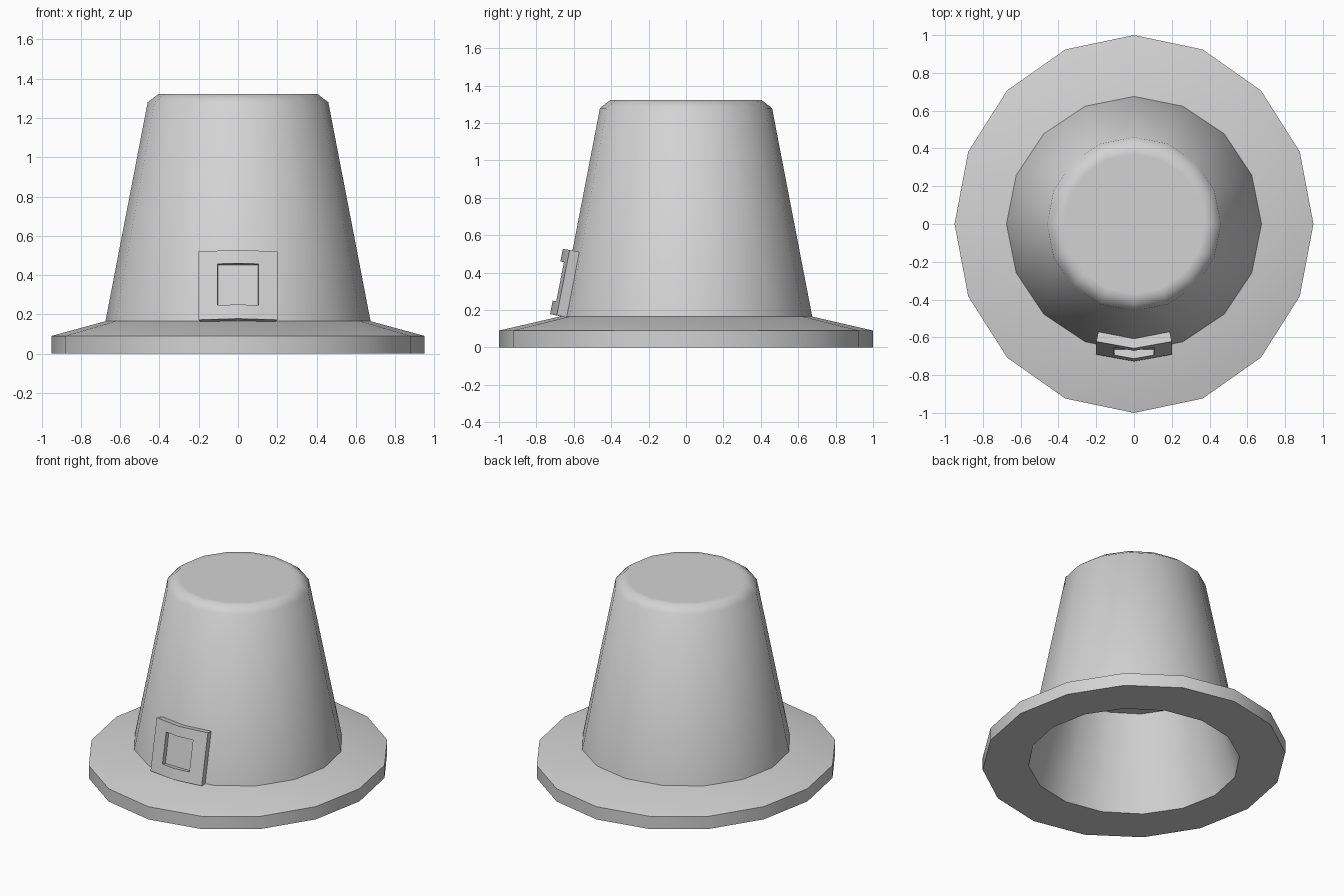
import bpy, bmesh, math

if "Cube" in bpy.data.objects:
    bpy.data.objects.remove(bpy.data.objects["Cube"])

SIDES = 16

felt = bpy.data.materials.new("light_grey")
felt.diffuse_color = (0.65, 0.65, 0.65, 1)
felt.use_nodes = True
felt.node_tree.nodes["Principled BSDF"].inputs["Base Color"].default_value = felt.diffuse_color


def finish(name, bm, angle=50):
    bmesh.ops.recalc_face_normals(bm, faces=bm.faces)
    mesh = bpy.data.meshes.new(name)
    bm.to_mesh(mesh)
    bm.free()
    mesh.materials.append(felt)
    ob = bpy.data.objects.new(name, mesh)
    bpy.context.collection.objects.link(ob)
    bpy.ops.object.select_all(action='DESELECT')
    ob.select_set(True)
    bpy.context.view_layer.objects.active = ob
    bpy.ops.object.shade_smooth_by_angle(angle=math.radians(angle))
    return ob


def lathe(name, profile, closed=False):
    """Revolve (rx, ry, z) rings; an open profile is capped at both ends."""
    bm = bmesh.new()
    rings = []
    for rx, ry, z in profile:
        rings.append([bm.verts.new((rx * math.sin(math.tau * k / SIDES),
                                    ry * math.cos(math.tau * k / SIDES), z))
                      for k in range(SIDES)])
    pairs = list(zip(rings, rings[1:]))
    if closed:
        pairs.append((rings[-1], rings[0]))
    for a, b in pairs:
        for k in range(SIDES):
            n = (k + 1) % SIDES
            bm.faces.new((a[k], a[n], b[n], b[k]))
    if not closed:
        bm.faces.new(rings[0])
        bm.faces.new(rings[-1])
    return finish(name, bm)


# Brim: flat underside, upright rim, gently sloping top
lathe("brim", [(0.678, 0.678, 0), (0.95, 1.0, 0), (0.95, 1.0, 0.09),
               (0.675, 0.675, 0.165), (0.632, 0.632, 0.165)], closed=True)

# Crown: hollow inside with a ceiling, tapered wall, bevelled flat top
lathe("crown", [(0.5, 0.5, 0.637), (0.632, 0.632, 0.165), (0.675, 0.675, 0.165),
                (0.46, 0.46, 1.28), (0.405, 0.405, 1.322), (0.37, 0.37, 1.322)])

# Buckle: square frame bent around the front of the crown, narrowing inwards
xs = [-0.2, -0.105, 0, 0.105, 0.2]
zs = [0.178, 0.25, 0.46, 0.527]
bm = bmesh.new()
grid = [[bm.verts.new((x, -0.727 + 0.197 * (z - 0.178) + 0.18 * abs(x), z - 0.03 * abs(x)))
         for x in xs] for z in zs]
for r in range(3):
    for c in range(4):
        if not (r == 1 and c in (1, 2)):
            bm.faces.new((grid[r][c], grid[r][c + 1], grid[r + 1][c + 1], grid[r + 1][c]))
front = list(bm.faces)
rim = [e for e in bm.edges if e.is_boundary]
copy = bmesh.ops.duplicate(bm, geom=list(bm.verts) + list(bm.edges) + front)
pair = copy["vert_map"]
for v in [v for v in copy["geom"] if isinstance(v, bmesh.types.BMVert)]:
    v.co.x *= 0.94
    v.co.y += 0.06
    v.co.z -= 0.012
for e in rim:
    a, b = e.verts
    bm.faces.new((a, b, pair[b], pair[a]))
finish("buckle_frame", bm, 40)

# Flat plate closing the opening of the frame, leaning with the crown
bm = bmesh.new()
bmesh.ops.create_cube(bm, size=1)
for v in bm.verts:
    z = 0.345 + v.co.z * 0.23
    v.co = (v.co.x * 0.206, -0.659 + 0.193 * (z - 0.25) + v.co.y * 0.009, z)
finish("buckle_floor", bm, 40)
